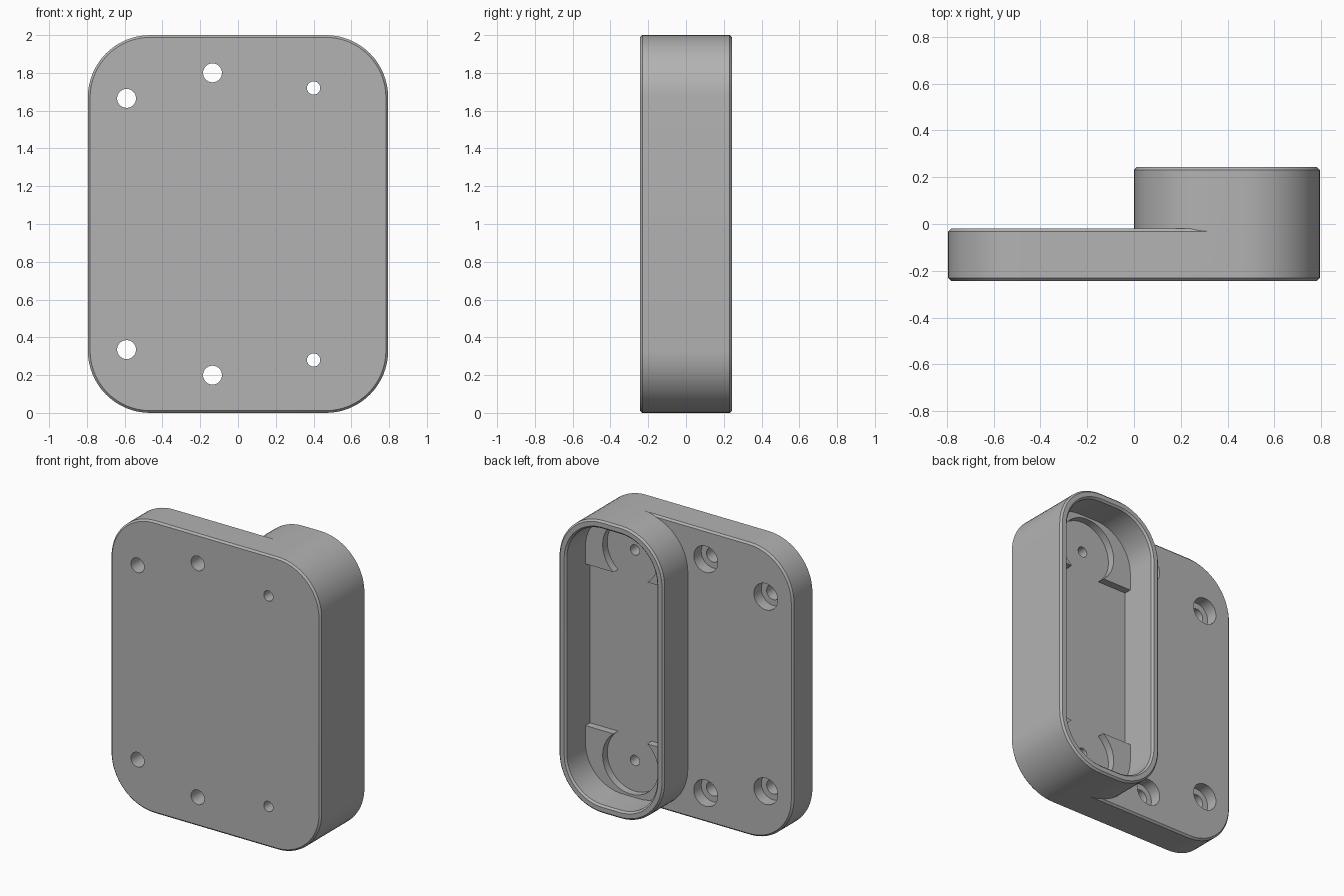
import bpy
import bmesh
from math import cos, sin, pi

cube = bpy.data.objects.get("Cube")
if cube:
    bpy.data.objects.remove(cube, do_unlink=True)

FRONT, BACK = -0.243, 0.243
PLATE_BACK = -0.02
PAD_BACK = 0.03
RADIUS = 0.33
CHAMFER = 0.012
WALL = 0.055

grey = bpy.data.materials.new("plain grey")
grey.use_nodes = True
grey.diffuse_color = (0.45, 0.45, 0.45, 1)
grey.node_tree.nodes["Principled BSDF"].inputs["Base Color"].default_value = (0.45, 0.45, 0.45, 1)


def rounded_outline(x0, x1, inset, steps=16):
    """Rounded rectangle in x and z, as tall as the model, shrunk by inset."""
    r = RADIUS - inset
    centres = [(x1 - RADIUS, 2 - RADIUS), (x0 + RADIUS, 2 - RADIUS),
               (x0 + RADIUS, RADIUS), (x1 - RADIUS, RADIUS)]
    points = []
    for quarter, (cx, cz) in enumerate(centres):
        for i in range(steps + 1):
            a = (quarter + i / steps) * pi / 2
            points.append((cx + r * cos(a), cz + r * sin(a)))
    return points


def circle_outline(x, z, r, sides=48):
    return [(x + r * cos(2 * pi * i / sides), z + r * sin(2 * pi * i / sides))
            for i in range(sides)]


def loft(name, sections):
    """Closed solid through a list of (y, outline) sections."""
    bm = bmesh.new()
    loops = [[bm.verts.new((x, y, z)) for x, z in pts] for y, pts in sections]
    for a, b in zip(loops, loops[1:]):
        for i in range(len(a)):
            j = (i + 1) % len(a)
            bm.faces.new((a[i], a[j], b[j], b[i]))
    bm.faces.new(loops[0])
    bm.faces.new(loops[-1])
    bmesh.ops.recalc_face_normals(bm, faces=bm.faces)
    mesh = bpy.data.meshes.new(name)
    bm.to_mesh(mesh)
    bm.free()
    mesh.materials.append(grey)
    obj = bpy.data.objects.new(name, mesh)
    bpy.context.collection.objects.link(obj)
    return obj


def chamfered_slab(name, x0, x1, y0, y1):
    return loft(name, [(y, rounded_outline(x0, x1, inset)) for y, inset in
                       ((y0, CHAMFER), (y0 + CHAMFER, 0), (y1 - CHAMFER, 0), (y1, CHAMFER))])


def cylinder(x, z, r, y0, y1):
    outline = circle_outline(x, z, r)
    return loft("cutter", [(y0, outline), (y1, outline)])


def combine(target, tool, operation):
    mod = target.modifiers.new("combine", "BOOLEAN")
    mod.operation = operation
    mod.solver = "EXACT"
    mod.object = tool
    bpy.context.view_layer.objects.active = target
    bpy.ops.object.modifier_apply(modifier=mod.name)
    bpy.data.objects.remove(tool, do_unlink=True)


def smooth(obj):
    bpy.ops.object.select_all(action="DESELECT")
    obj.select_set(True)
    bpy.context.view_layer.objects.active = obj
    bpy.ops.object.shade_smooth_by_angle(angle=pi / 7)


# Mounting plate joined with the deep housing
body = chamfered_slab("plate_and_housing", -0.795, 0.795, FRONT, PLATE_BACK)
combine(body, chamfered_slab("housing", 0, 0.795, FRONT, BACK), "UNION")

# Open pocket with a chamfered mouth
wall = rounded_outline(0, 0.795, WALL)
mouth = rounded_outline(0, 0.795, WALL - CHAMFER)
pocket = loft("pocket", [(PLATE_BACK, wall), (BACK - CHAMFER, wall),
                         (BACK, mouth), (BACK + 0.1, mouth)])
combine(body, pocket, "DIFFERENCE")

# Counterbored plate holes and small pocket holes, mirrored top to bottom
for x, z in ((-0.59, 0.335), (-0.135, 0.2)):
    for height in (z, 2 - z):
        combine(body, cylinder(x, height, 0.05, -0.4, 0.1), "DIFFERENCE")
        combine(body, cylinder(x, height, 0.09, PLATE_BACK - 0.08, 0.1), "DIFFERENCE")
for height in (0.28, 1.72):
    combine(body, cylinder(0.4, height, 0.035, -0.4, 0.1), "DIFFERENCE")
smooth(body)

# Raised pads at both pocket ends, with a round clearance at each hole
pad_outline = rounded_outline(0, 0.795, WALL - 0.01)
pads = loft("pocket_pads", [(PLATE_BACK - 0.01, pad_outline), (PAD_BACK, pad_outline)])
gap = [(-0.1, 0.447), (0.9, 0.447), (0.9, 1.553), (-0.1, 1.553)]
combine(pads, loft("gap", [(-0.2, gap), (0.2, gap)]), "DIFFERENCE")
for height in (0.28, 1.72):
    combine(pads, cylinder(0.4, height, 0.21, -0.2, 0.2), "DIFFERENCE")
smooth(pads)
